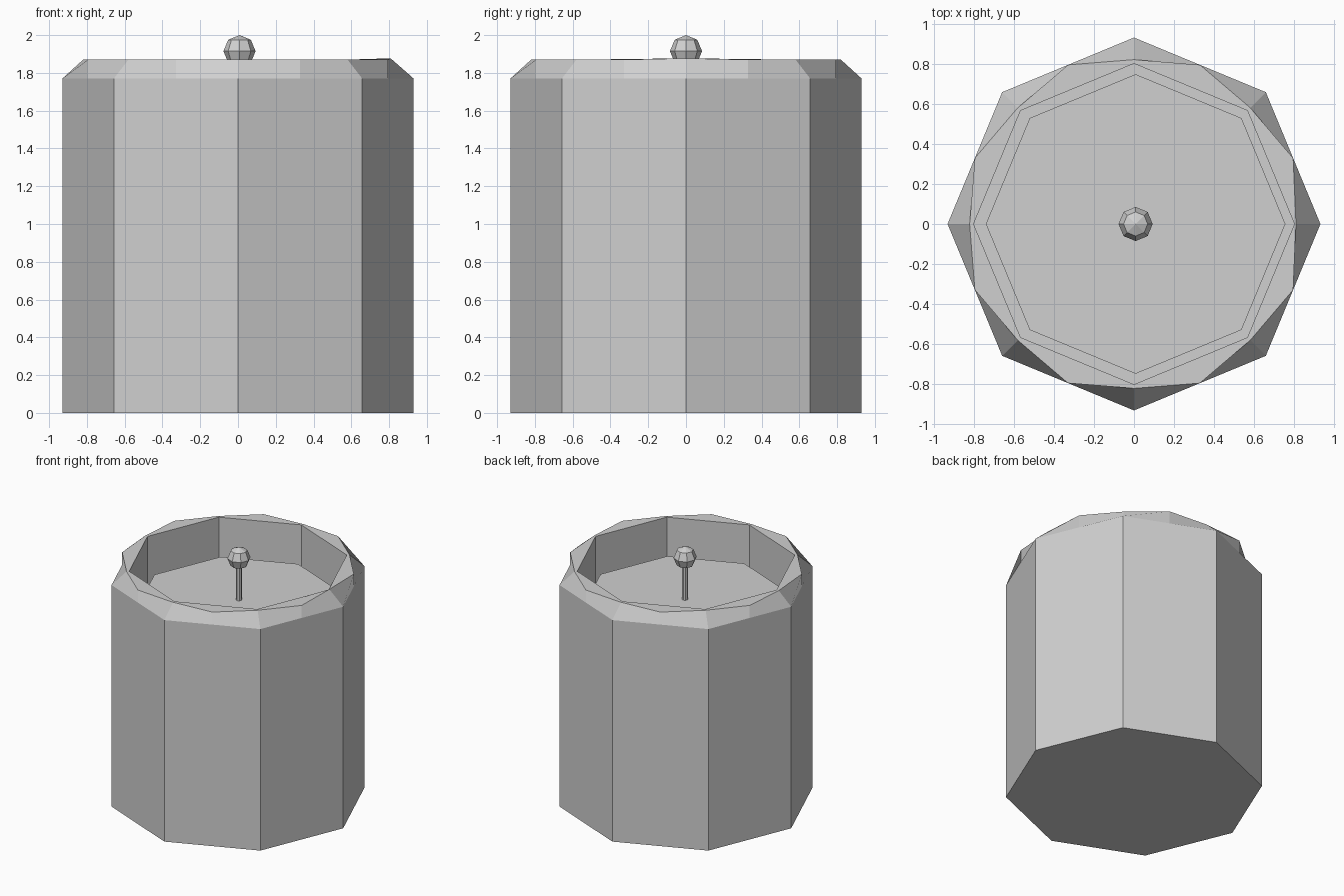
import bpy, bmesh, math

if "Cube" in bpy.data.objects:
    bpy.data.objects.remove(bpy.data.objects["Cube"])

grey = bpy.data.materials.new("light_grey")
grey.diffuse_color = (0.63, 0.63, 0.63, 1)
grey.use_nodes = True
grey.node_tree.nodes["Principled BSDF"].inputs["Base Color"].default_value = grey.diffuse_color
SHIFT = 0.008  # the plunger sits slightly off centre


def finish(bm, name):
    bmesh.ops.recalc_face_normals(bm, faces=bm.faces)
    mesh = bpy.data.meshes.new(name)
    bm.to_mesh(mesh)
    bm.free()
    mesh.materials.append(grey)
    obj = bpy.data.objects.new(name, mesh)
    bpy.context.collection.objects.link(obj)


def ring(bm, r_corner, z, r_mid=None):
    """Octagon with corners on the axes; r_mid adds points between the corners."""
    n = 16 if r_mid else 8
    verts = []
    for i in range(n):
        r = r_mid if r_mid and i % 2 else r_corner
        a = 2 * math.pi * i / n
        verts.append(bm.verts.new((r * math.cos(a), r * math.sin(a), z)))
    return verts


def bridge(bm, a, b):
    n = len(a)
    for i in range(n):
        j = (i + 1) % n
        bm.faces.new((a[i], a[j], b[j], b[i]))


# Hollow octagonal pot with its rim corners chamfered away
R = 0.93
APOTHEM = R * math.cos(math.pi / 8)
bm = bmesh.new()
base = ring(bm, R, 0)
shoulder = ring(bm, R, 1.77, APOTHEM)
rim = ring(bm, 0.82, 1.87, APOTHEM)
lip = ring(bm, 0.80, 1.87)
well = ring(bm, 0.80, 0.10)
rim[0].co.x, rim[0].co.z = 0.808, 1.877  # slightly raised corner
bm.faces.new(base)
bm.faces.new(well)
bridge(bm, shoulder, rim)
bridge(bm, lip, well)
for i in range(8):
    j, a, m, b = (i + 1) % 8, 2 * i, 2 * i + 1, (2 * i + 2) % 16
    bm.faces.new((base[i], base[j], shoulder[b], shoulder[m], shoulder[a]))
    bm.faces.new((lip[i], lip[j], rim[b], rim[m], rim[a]))
finish(bm, "pot")


# Loose plate inside the pot and the stem that carries the knob
def prism(name, r, z0, z1):
    bm = bmesh.new()
    low, high = ring(bm, r, z0), ring(bm, r, z1)
    bm.faces.new(low)
    bm.faces.new(high)
    bridge(bm, low, high)
    bmesh.ops.translate(bm, verts=bm.verts, vec=(SHIFT, 0, 0))
    finish(bm, name)


prism("plunger_plate", 0.747, 1.53, 1.58)
prism("plunger_stem", 0.022, 1.56, 1.90)

# Faceted knob
bm = bmesh.new()
bmesh.ops.create_uvsphere(bm, u_segments=8, v_segments=4, radius=0.085)
bmesh.ops.translate(bm, verts=bm.verts, vec=(SHIFT, 0, 1.915))
finish(bm, "plunger_knob")
